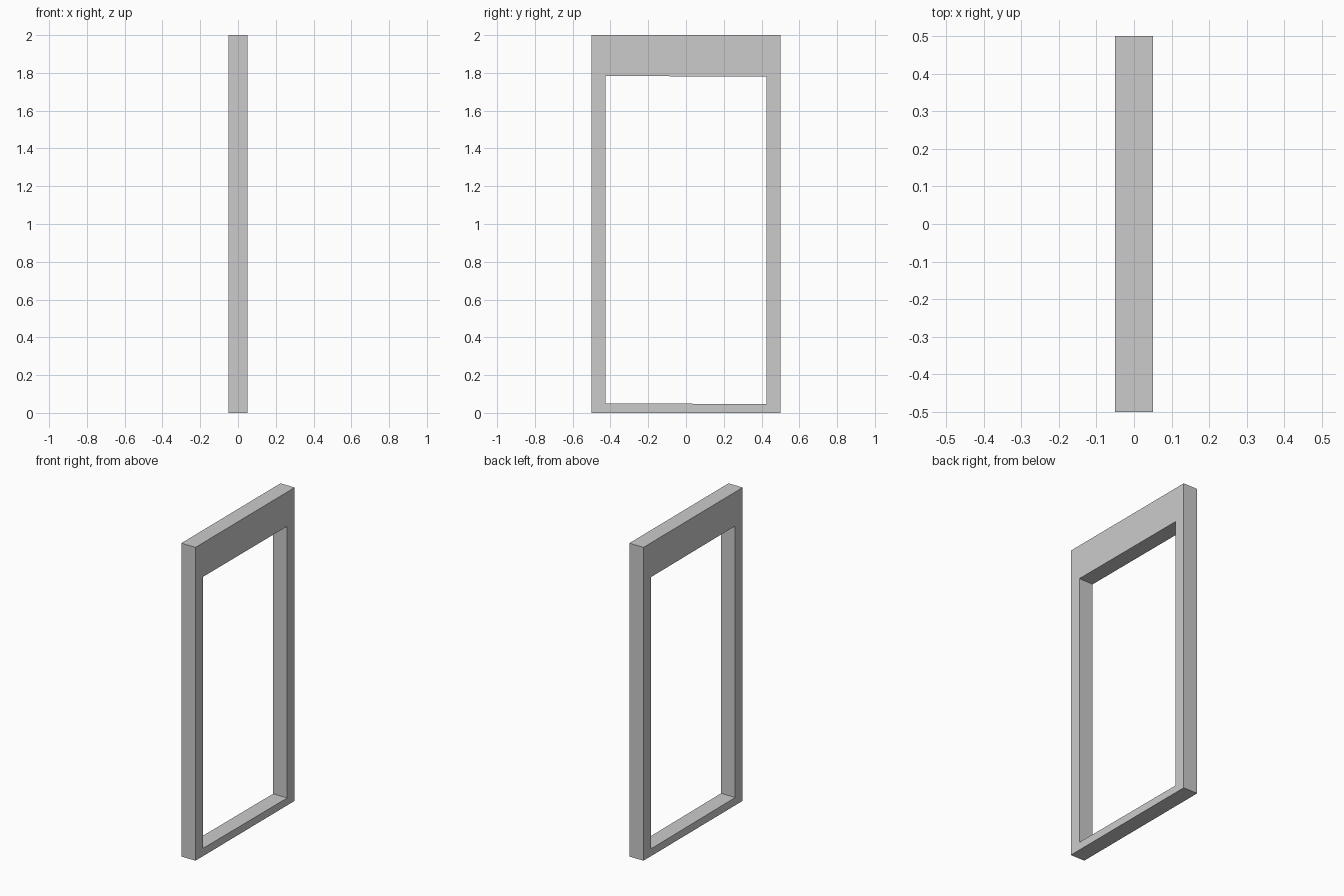
import bpy
import bmesh

if "Cube" in bpy.data.objects:
    bpy.data.objects.remove(bpy.data.objects["Cube"])

HALF_DEPTH = 0.05
# Outer edge and opening as (y, z) corners, in matching order
OUTER = [(-0.5, 0.0), (0.5, 0.0), (0.5, 2.0), (-0.5, 2.0)]
OPENING = [(-0.425, 0.05), (0.425, 0.047), (0.425, 1.781), (-0.425, 1.783)]

bm = bmesh.new()


def loop(corners, x):
    return [bm.verts.new((x, y, z)) for y, z in corners]


def bridge(a, b):
    for i in range(len(a)):
        j = (i + 1) % len(a)
        bm.faces.new((a[i], a[j], b[j], b[i]))


# Four corner loops, joined in a ring: two faces of the frame, outside and reveal
loops = [loop(OUTER, -HALF_DEPTH), loop(OUTER, HALF_DEPTH),
         loop(OPENING, HALF_DEPTH), loop(OPENING, -HALF_DEPTH)]
for k in range(4):
    bridge(loops[k], loops[(k + 1) % 4])
bmesh.ops.recalc_face_normals(bm, faces=bm.faces)

# Door frame
mesh = bpy.data.meshes.new("door_frame")
bm.to_mesh(mesh)
bm.free()
frame = bpy.data.objects.new("door_frame", mesh)
bpy.context.collection.objects.link(frame)
